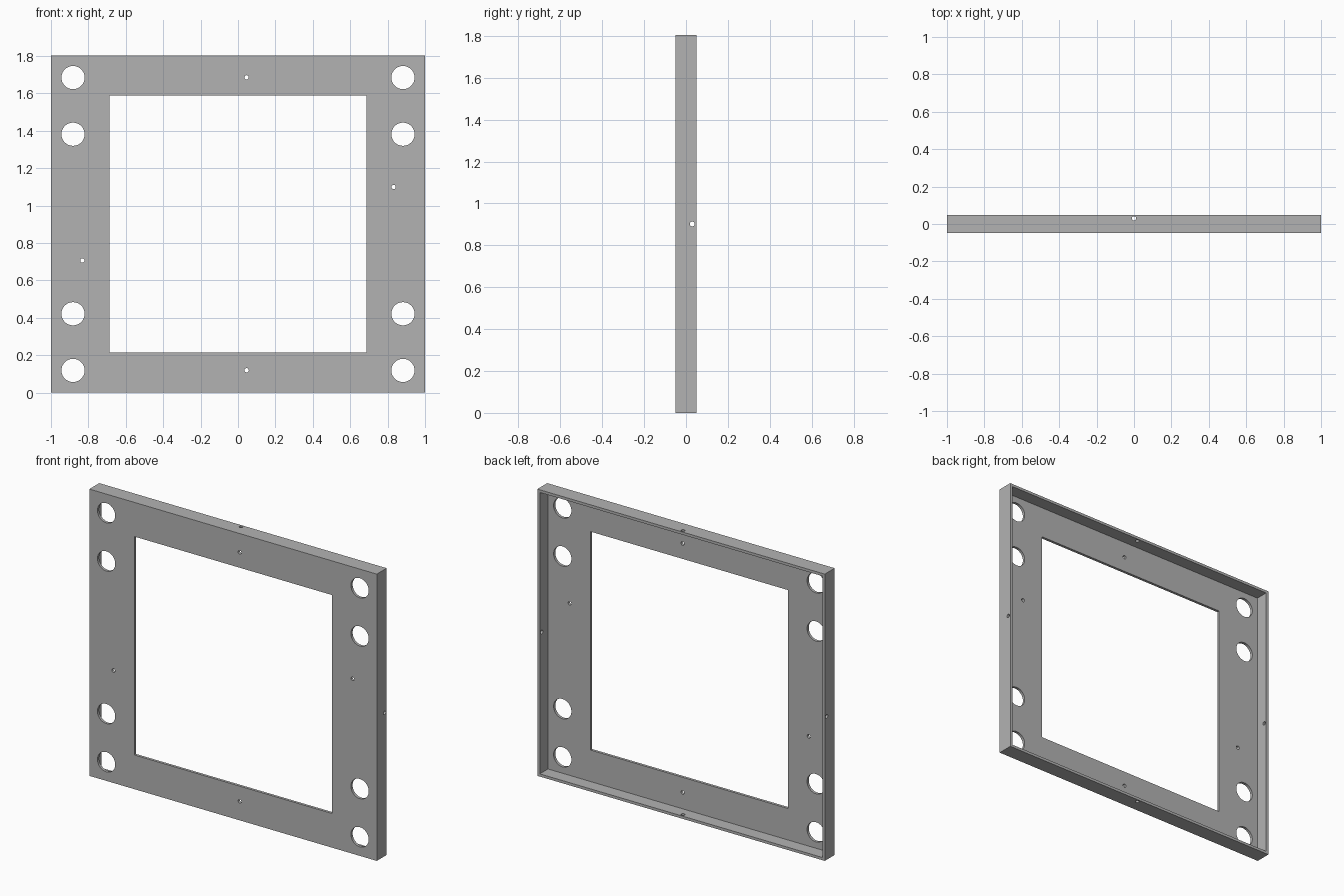
import bpy
import math

if "Cube" in bpy.data.objects:
    bpy.data.objects.remove(bpy.data.objects["Cube"], do_unlink=True)

HEIGHT, DEPTH, SHEET = 1.804, 0.098, 0.017
MID = HEIGHT / 2
FLANGE_Y = 0.03

grey = bpy.data.materials.new("sheet_grey")
grey.use_nodes = True
grey.diffuse_color = (0.45, 0.45, 0.45, 1)
grey.node_tree.nodes["Principled BSDF"].inputs["Base Color"].default_value = grey.diffuse_color


def box(name, size, centre):
    bpy.ops.mesh.primitive_cube_add(size=1, location=centre)
    ob = bpy.context.object
    ob.name = name
    ob.scale = size
    bpy.ops.object.transform_apply(location=True, rotation=False, scale=True)
    return ob


def drill(radius, length, centre, rotation=(0, 0, 0), sides=48):
    bpy.ops.mesh.primitive_cylinder_add(vertices=sides, radius=radius, depth=length,
                                        location=centre, rotation=rotation)
    return bpy.context.object


def cut(target, cutter):
    """Subtract the cutter from the target and discard it."""
    cutter.hide_render = True
    mod = target.modifiers.new("cut", 'BOOLEAN')
    mod.operation = 'DIFFERENCE'
    mod.solver = 'EXACT'
    mod.object = cutter
    bpy.context.view_layer.objects.active = target
    bpy.ops.object.modifier_apply(modifier=mod.name)
    bpy.data.objects.remove(cutter, do_unlink=True)


# Shallow tray: front plate with a rim folded towards the back
frame = box("panel_frame", (2, DEPTH, HEIGHT), (0, 0, MID))
cut(frame, box("pocket_cutter", (2 - 2 * SHEET, DEPTH, HEIGHT - 2 * SHEET), (0, SHEET, MID)))

# Square window
cut(frame, box("window_cutter", (1.374, 1, 1.374), (0, 0, MID)))

# Large mounting holes along both sides
through_y = (math.pi / 2, 0, 0)
for x in (-0.882, 0.882):
    for offset in (0.48, 0.783):
        for side in (-1, 1):
            cut(frame, drill(0.062, 1, (x, 0, MID + side * offset), through_y))

# Small screw holes in the front plate
for x, z in ((0.046, 0.12), (0.046, 1.686), (0.832, 1.1), (-0.832, 0.707)):
    cut(frame, drill(0.0115, 1, (x, 0, z), through_y, 24))

# Small screw holes through the middle of each rim side
for side in (-1, 1):
    cut(frame, drill(0.0115, 0.2, (side, FLANGE_Y, MID), (0, math.pi / 2, 0), 24))
    cut(frame, drill(0.0115, 0.2, (0, FLANGE_Y, MID + side * MID), sides=24))

frame.data.materials.clear()
frame.data.materials.append(grey)
bpy.ops.object.select_all(action='DESELECT')
frame.select_set(True)
bpy.context.view_layer.objects.active = frame
bpy.ops.object.shade_smooth_by_angle(angle=math.radians(30))
